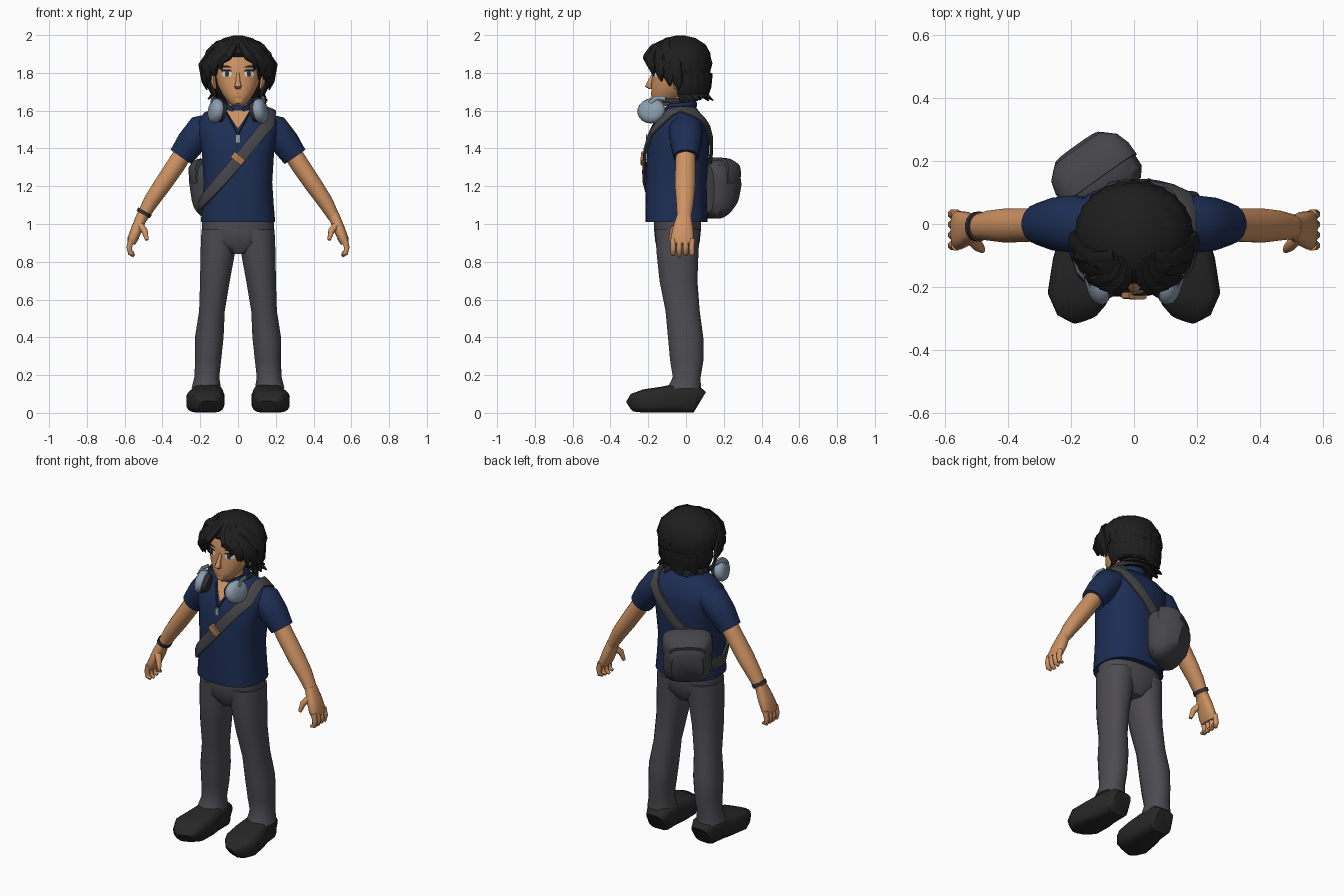
import bpy, bmesh, math, random
from math import sin, cos, pi
from mathutils import Vector
from mathutils.bvhtree import BVHTree

random.seed(4)
cube = bpy.data.objects.get("Cube")
if cube:
    bpy.data.objects.remove(cube, do_unlink=True)


def material(name, r, g, b):
    m = bpy.data.materials.new(name)
    m.use_nodes = True
    m.diffuse_color = (r, g, b, 1)
    bsdf = m.node_tree.nodes["Principled BSDF"]
    bsdf.inputs["Base Color"].default_value = (r, g, b, 1)
    bsdf.inputs["Roughness"].default_value = 0.9
    return m


SKIN = material("skin", .62, .29, .125)
NAVY = material("navy_cloth", .012, .027, .088)
GREY = material("trouser_grey", .073, .07, .08)
CANVAS = material("bag_grey", .06, .06, .068)
HAIR = material("hair_black", .013, .013, .013)
SHOE = material("shoe_black", .02, .02, .02)
STEEL = material("pale_steel", .26, .34, .42)
DARK = material("dark_plastic", .03, .03, .035)
WHITE = material("eye_white", .7, .72, .75)
BRASS = material("buckle_brown", .45, .2, .08)


def build(name, mat, verts, faces, angle=50):
    """Mesh object with consistent normals and smooth shading."""
    me = bpy.data.meshes.new(name)
    bm = bmesh.new()
    vs = [bm.verts.new(v) for v in verts]
    for f in faces:
        bm.faces.new([vs[i] for i in f])
    bmesh.ops.recalc_face_normals(bm, faces=bm.faces)
    bm.to_mesh(me)
    bm.free()
    me.materials.append(mat)
    ob = bpy.data.objects.new(name, me)
    bpy.context.collection.objects.link(ob)
    bpy.ops.object.select_all(action='DESELECT')
    ob.select_set(True)
    bpy.context.view_layer.objects.active = ob
    bpy.ops.object.shade_smooth_by_angle(angle=math.radians(angle))
    return ob


def loft(name, mat, path, hint=(0, 1, 0), n=16, power=1, flat=False, angle=50):
    """Skin rings (x, y, z, half width, half depth) along a path; depth follows hint."""
    pts = [Vector(p[:3]) for p in path]
    verts, last = [], len(path) - 1
    for i, p in enumerate(path):
        u, v = Vector((1, 0, 0)), Vector((0, 1, 0))
        if not flat:
            t = (pts[min(i + 1, last)] - pts[max(i - 1, 0)]).normalized()
            h = Vector(hint[i] if isinstance(hint, list) else hint)
            v = (h - t * h.dot(t)).normalized()
            u = v.cross(t)
        for k in range(n):
            a = 2 * pi * (k + .5) / n
            c, s = cos(a), sin(a)
            verts.append(pts[i] + u * p[3] * math.copysign(abs(c) ** power, c)
                         + v * p[4] * math.copysign(abs(s) ** power, s))
    faces = [(r * n + k, r * n + (k + 1) % n, (r + 1) * n + (k + 1) % n, (r + 1) * n + k)
             for r in range(last) for k in range(n)]
    faces += [tuple(range(n)), tuple(range(last * n, last * n + n))]
    return build(name, mat, verts, faces, angle)


def surface(ob):
    me = ob.data
    return BVHTree.FromPolygons([v.co for v in me.vertices], [p.vertices for p in me.polygons])


def decal(name, mat, tree, rows, off=.004, s=1, cols=6):
    """Thin plate laid on the front of a surface; rows are (z, x0, x1), s mirrors x."""
    verts = []
    for z, a, b in rows:
        for c in range(cols + 1):
            hit = tree.ray_cast(Vector((s * (a + (b - a) * c / cols), -1, z)), Vector((0, 1, 0)))[0]
            verts.append(hit - Vector((0, off, 0)))
    w = cols + 1
    faces = [(r * w + c, r * w + c + 1, (r + 1) * w + c + 1, (r + 1) * w + c)[::s]
             for r in range(len(rows) - 1) for c in range(cols)]
    return build(name, mat, verts, faces)


def mirrored(path, s):
    return [(p[0] * s, *p[1:]) for p in path]


# Shirt body, collar and neck
shirt = loft("shirt", NAVY, [
    (0, -.05, 1.01, .198, .166), (0, -.052, 1.1, .19, .164), (0, -.052, 1.22, .182, .162),
    (0, -.042, 1.38, .192, .165), (0, -.032, 1.48, .212, .156), (0, -.022, 1.54, .215, .135),
    (0, -.02, 1.59, .18, .095), (0, -.025, 1.625, .095, .072)], n=28, power=.8, flat=True)
shirt_tree = surface(shirt)
loft("neck", SKIN, [(0, -.03, 1.55, .062, .06), (0, -.04, 1.62, .055, .055),
                    (0, -.05, 1.72, .055, .06)], flat=True)
decal("open_neckline", SKIN, shirt_tree, [(1.6, -.06, .06), (1.56, -.036, .036), (1.51, -.003, .003)])
collar = []
for i in range(15):
    a = -2.75 + 5.5 * i / 14
    collar.append((.08 * sin(a), -.032 + .08 * cos(a), 1.632 - .045 * (a / 2.75) ** 4, .01, .026))
loft("collar", NAVY, collar, hint=(0, 0, 1), n=8)

# Trousers
loft("hips", GREY, [(0, -.045, .84, .06, .08), (0, -.045, .9, .17, .118),
                    (0, -.045, .96, .192, .124), (0, -.045, 1.03, .19, .126)], n=24, power=.85, flat=True)

for s, side in ((1, "left"), (-1, "right")):
    loft(side + "_leg", GREY, mirrored([
        (.168, -.01, .13, .079, .09), (.165, .004, .19, .067, .075), (.158, .004, .28, .07, .09),
        (.152, -.002, .4, .077, .095), (.138, -.018, .54, .069, .092), (.122, -.04, .7, .08, .102),
        (.107, -.045, .85, .093, .113), (.1, -.045, .97, .095, .12)], s), power=.9, flat=True)
    # Shoes, lofted from heel to toe with a flat sole
    shoe = [(.155, .075, .12, .055), (.155, .05, .15, .074), (.16, -.05, .155, .08), (.165, -.12, .14, .094),
            (.175, -.22, .125, .1), (.168, -.265, .105, .08), (.16, -.288, .07, .045)]
    loft(side + "_shoe", SHOE, mirrored([(x, y, h / 2, w, h / 2) for x, y, h, w in shoe], s),
         hint=(0, 0, 1), power=.55, angle=40)
    # Sleeves, arms and hands
    loft(side + "_sleeve", NAVY, mirrored([
        (.13, 0, 1.53, .06, .08), (.19, 0, 1.5, .085, .092), (.25, 0, 1.43, .078, .085),
        (.302, 0, 1.355, .068, .066)], s))
    loft(side + "_arm", SKIN, mirrored([
        (.26, 0, 1.42, .05, .052), (.33, -.003, 1.31, .05, .054), (.405, -.005, 1.2, .047, .055),
        (.46, -.005, 1.12, .042, .048), (.512, -.01, 1.03, .031, .038)], s))
    loft(side + "_palm", SKIN, mirrored([
        (.505, -.01, 1.05, .03, .036), (.533, -.015, .98, .031, .054),
        (.558, -.02, .92, .028, .062), (.565, -.02, .895, .02, .057)], s), power=.8)
    for i in range(4):
        y = -.068 + .033 * i
        loft(f"{side}_finger_{i + 1}", SKIN, mirrored([
            (.565, y, .92, .017, .017), (.576, y, .875, .016, .016), (.57, y, .845, .014, .015),
            (.55, y, .83 + .008 * abs(i - 1), .009, .01)], s), n=8)
    loft(side + "_thumb", SKIN, mirrored([
        (.525, -.035, 1.0, .02, .024), (.495, -.07, .965, .018, .018), (.482, -.082, .915, .01, .011)], s), n=8)

# Wrist band
loft("wrist_band", DARK, [(-.492, -.008, 1.068, .042, .048), (-.502, -.008, 1.05, .041, .047)])

# Head, nose and ears
head = loft("head", SKIN, [
    (0, -.13, 1.625, .025, .03), (0, -.125, 1.64, .05, .057), (0, -.095, 1.69, .085, .09),
    (0, -.075, 1.74, .11, .108), (0, -.06, 1.8, .121, .115), (0, -.05, 1.88, .12, .125),
    (0, -.04, 1.95, .08, .09)], n=28, power=.9, flat=True)
face_tree = surface(head)
loft("nose", SKIN, [(0, -.17, 1.8, .008, .008), (0, -.19, 1.755, .012, .014),
                    (0, -.198, 1.728, .02, .019), (0, -.185, 1.714, .012, .01)], n=10, flat=True)
decal("mouth", BRASS, face_tree, [(1.674, -.022, .022), (1.667, -.02, .02)])
for s, side in ((1, "left"), (-1, "right")):
    loft(side + "_ear", SKIN, mirrored([(.12, -.05, 1.715, .008, .012), (.13, -.045, 1.75, .014, .025),
                                        (.13, -.04, 1.785, .01, .022)], s), n=10, flat=True)
    decal(side + "_eye", WHITE, face_tree, [(1.81, .038, .076), (1.795, .032, .086), (1.78, .04, .078)], .004, s)
    decal(side + "_iris", DARK, face_tree, [(1.811, .05, .066), (1.795, .047, .069), (1.78, .05, .066)], .007, s)
    decal(side + "_eyelid", HAIR, face_tree, [(1.818, .04, .08), (1.808, .03, .09)], .008, s)
    decal(side + "_brow", HAIR, face_tree, [(1.838, .05, .1), (1.828, .028, .095)], .006, s)

# Hair cap, leaving the face open
loft("hair_cap", HAIR, [
    (0, .04, 1.665, .1, .06), (0, .03, 1.72, .135, .09), (0, .015, 1.8, .165, .115),
    (0, -.01, 1.86, .175, .14), (0, -.03, 1.905, .163, .16), (0, -.03, 1.95, .13, .135),
    (0, -.03, 1.985, .075, .08), (0, -.03, 1.998, .02, .02)], n=24, flat=True)


def lock(name, points, widths, hint, thick=.02):
    loft(name, HAIR, [(*p, w, thick * w / max(widths)) for p, w in zip(points, widths)], hint=hint, n=6, angle=35)


# Crown locks running from the top of the head over the sides and back
count = 19
for i in range(count):
    a = -2.35 + 4.7 * i / (count - 1)
    out = Vector((sin(a), cos(a), .3))
    end = 1.8 + random.uniform(0, .25)
    pts = []
    for k in range(5):
        t = .25 + (end - .25) * k / 4
        pts.append((.175 * sin(t) * sin(a), -.03 + .155 * sin(t) * cos(a), 1.83 + .155 * cos(t)))
    lock(f"crown_lock_{i + 1}", pts, (.02, .036, .042, .034, .008), out)

# Nape locks flicking outwards
for i in range(13):
    a = -1.75 + 3.5 * i / 12
    flick = random.uniform(.135, .175)
    drop = 1.655 + random.uniform(-.02, .015)
    pts = [(r * sin(a), q * cos(a), z) for r, q, z in
           ((.15, .125, 1.8), (.145, .115, 1.73), (.128, .105, 1.685), (flick, flick - .02, drop))]
    lock(f"nape_lock_{i + 1}", pts, (.03, .036, .03, .006), (sin(a), cos(a), .2))

# Parted fringe sweeping to both sides
ends = [(.088, -.19, 1.815), (.122, -.172, 1.785), (.15, -.13, 1.755), (.163, -.085, 1.73), (.165, -.04, 1.71)]
for s, side in ((1, "left"), (-1, "right")):
    for i, e in enumerate(ends):
        pts = [(.015 + .012 * i, -.1, 1.975), (.03 + .025 * i, -.175 + .016 * i, 1.935),
               (e[0] * .72 + .018 * i, e[1] - .015, 1.89 - .012 * i),
               (e[0] + .012, e[1] - .004, e[2] + .045), e]
        lock(f"{side}_fringe_{i + 1}", mirrored(pts, s), (.018, .03, .036, .03, .006), (e[0] * s, e[1], .06))

# Headphones resting around the neck
band = []
for i in range(15):
    a = -pi / 2 - .5 + (pi + 1) * i / 14
    band.append((.125 * sin(a), -.06 + .13 * cos(a), 1.672 - .02 * sin(a) ** 2, .011, .015))
loft("headphone_band", DARK, band, hint=(0, 0, 1), n=8)
axis = Vector((.95, -.26, .18)).normalized()
centre = Vector((.115, -.182, 1.598))
for s, side in ((1, "left"), (-1, "right")):
    for part, mat, rings in (
            ("_ear_pad", DARK, [(-.042, .035), (-.04, .058), (-.01, .066)]),
            ("_ear_cup", STEEL, [(-.015, .07), (.005, .077), (.024, .068), (.034, .045), (.037, .015)])):
        loft(side + part, mat, mirrored([(*(centre + axis * d), r, r * .88) for d, r in rings], s),
             hint=(0, 0, 1), n=18)
    loft(side + "_headphone_arm", STEEL, mirrored([(.14, -.19, 1.64, .012, .007), (.135, -.16, 1.668, .012, .007),
                                                   (.128, -.11, 1.665, .012, .008)], s), hint=(s, 0, 0), n=8)


def snap(origin, direction, off):
    """Point and normal just above the shirt, found by casting a ray inwards."""
    hit, normal = shirt_tree.ray_cast(Vector(origin), Vector(direction))[:2]
    return hit + normal * off, normal


# Shoulder strap wrapped round the body
route = [snap((-.06 + .21 * k / 5, 1, 1.32 + .22 * k / 5), (0, -1, 0), .012) for k in range(6)]
route += [snap((.165, y, 2), (0, 0, -1), .012) for y in (.03, -.03, -.075)]
route += [snap((.16 - .32 * k / 8, -1, 1.53 - .39 * k / 8), (0, 1, 0), .012) for k in range(9)]
route += [snap((-1, y, 1.1), (1, 0, 0), .012) for y in (-.08, .02)]
loft("shoulder_strap", CANVAS, [(*p, .032, .009) for p, _ in route], hint=[q for _, q in route], n=8, power=.5)
p, q = snap((0, -1, 1.345), (0, 1, 0), .02)
along = Vector((-.32, 0, -.39)).normalized() * .018
loft("strap_buckle", BRASS, [(*(p - along), .037, .012), (*(p + along), .037, .012)], hint=q, n=8, power=.4)

# Satchel on the back of the right hip
normal = Vector((-.58, .81, 0)).normalized()
middle = Vector((-.125, .165, 1.185))


def satchel(name, rings, lift=0):
    loft(name, CANVAS, [(*(middle + normal * d + Vector((0, 0, lift - .25 * max(d, 0)))), w, h) for d, w, h in rings],
         hint=(0, 0, 1), n=20, power=.55, angle=40)


satchel("satchel", [(-.1, .11, .13), (-.07, .135, .155), (0, .138, .158), (.045, .125, .135), (.085, .09, .08)])
satchel("satchel_flap", [(-.03, .143, .09), (.01, .143, .09), (.05, .13, .08), (.082, .098, .05)], .078)

# Necklace and pendant
for s, side in ((1, "left"), (-1, "right")):
    chain = [snap((s * .06 * (1 - k / 4), -1, 1.585 - .115 * k / 4), (0, 1, 0), .008) for k in range(5)]
    loft(side + "_necklace", DARK, [(*c, .005, .005) for c, _ in chain], hint=(0, 1, 0), n=6)
c, _ = snap((0, -1, 1.45), (0, 1, 0), .01)
loft("pendant", STEEL, [(c.x, c.y, c.z + d, .013, .008) for d in (-.022, .022)], flat=True, n=8, power=.4)
